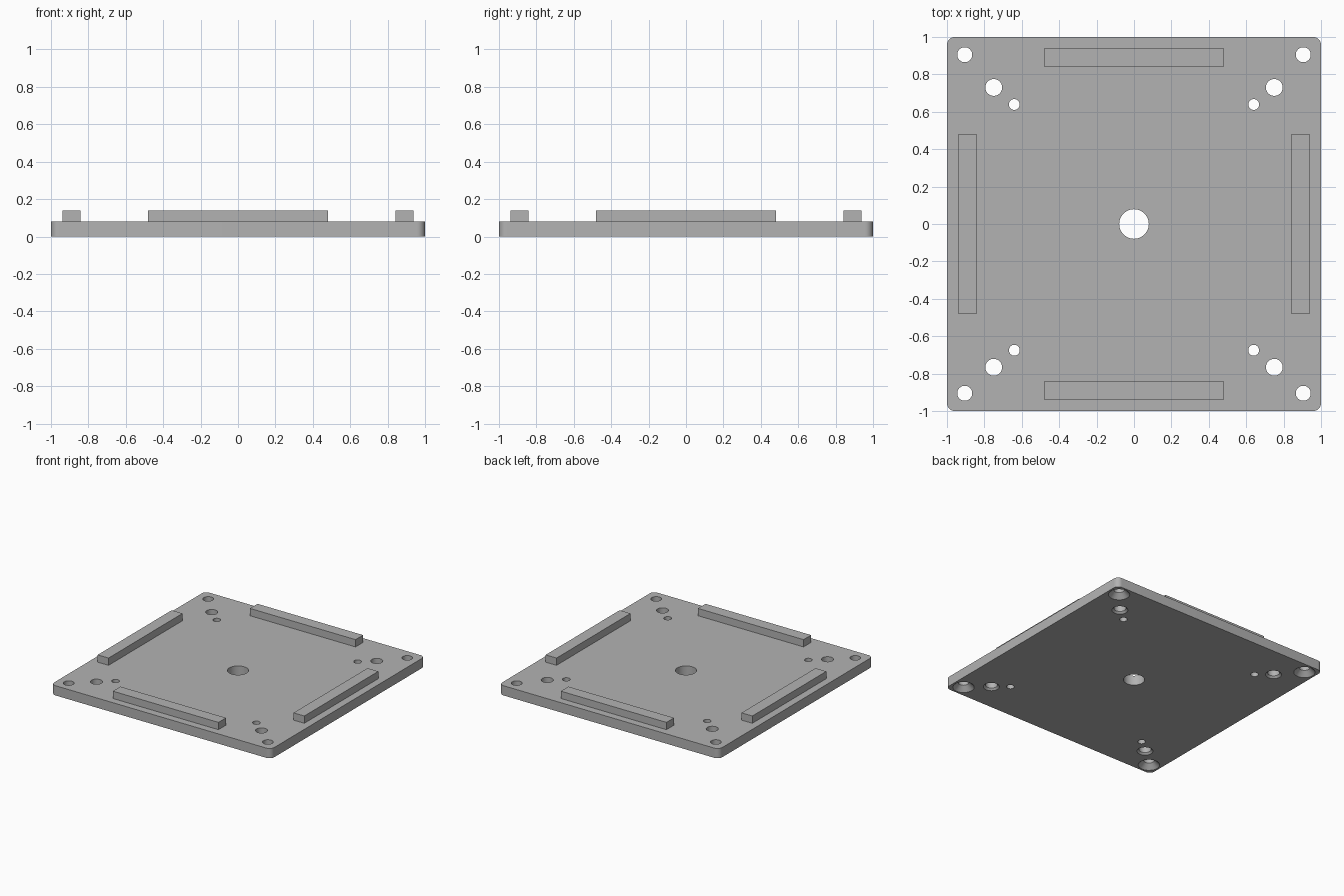
import bpy, bmesh, math

cube = bpy.data.objects.get("Cube")
if cube:
    bpy.data.objects.remove(cube, do_unlink=True)

PLATE_H, RAIL_TOP = 0.08, 0.14

gray = bpy.data.materials.new("plain gray")
gray.use_nodes = True
gray.diffuse_color = (0.45, 0.45, 0.45, 1)
gray.node_tree.nodes["Principled BSDF"].inputs["Base Color"].default_value = gray.diffuse_color


def make_object(name, bm):
    bmesh.ops.recalc_face_normals(bm, faces=bm.faces)
    mesh = bpy.data.meshes.new(name)
    bm.to_mesh(mesh)
    bm.free()
    obj = bpy.data.objects.new(name, mesh)
    bpy.context.collection.objects.link(obj)
    mesh.materials.append(gray)
    return obj


def add_box(bm, size, center):
    verts = bmesh.ops.create_cube(bm, size=1)["verts"]
    bmesh.ops.scale(bm, vec=size, verts=verts)
    bmesh.ops.translate(bm, vec=center, verts=verts)


def add_lathe(bm, x, y, profile, sides=48):
    """Closed round solid from (radius, height) pairs, listed bottom to top."""
    rings = []
    for r, z in profile:
        angles = [math.tau * i / sides for i in range(sides)]
        rings.append([bm.verts.new((x + r * math.cos(a), y + r * math.sin(a), z)) for a in angles])
    for low, high in zip(rings, rings[1:]):
        for i in range(sides):
            j = (i + 1) % sides
            bm.faces.new((low[i], low[j], high[j], high[i]))
    bm.faces.new(rings[0][::-1])
    bm.faces.new(rings[-1])


def add_hole(bm, x, y, r, sink=0):
    """Through hole, optionally countersunk from below at 45 degrees."""
    low, high = -0.02, PLATE_H + 0.02
    if sink:
        profile = [(sink - low, low), (r, sink - r), (r, high)]
    else:
        profile = [(r, low), (r, high)]
    add_lathe(bm, x, y, profile)


# Square plate with rounded upright corners
bm = bmesh.new()
add_box(bm, (2, 2, PLATE_H), (0, 0, PLATE_H / 2))
upright = [e for e in bm.edges if abs(e.verts[0].co.z - e.verts[1].co.z) > 0.01]
bmesh.ops.bevel(bm, geom=upright, offset=0.043, segments=10, profile=0.5, affect='EDGES')
plate = make_object("base_plate", bm)

# Cutter for the centre hole and the three holes near each corner
bm = bmesh.new()
add_hole(bm, 0, 0, 0.079)
for side in (-1, 1):
    for end in (-1, 1):
        add_hole(bm, side * 0.905, end * 0.905, 0.04, 0.08)
        add_hole(bm, side * 0.75, end * 0.748 - 0.018, 0.045, 0.06)
        add_hole(bm, side * 0.64, end * 0.657 - 0.018, 0.029)
cutter = make_object("hole_cutter", bm)

# Cut the holes, then drop the cutter
boolean = plate.modifiers.new("holes", 'BOOLEAN')
boolean.operation = 'DIFFERENCE'
boolean.solver = 'EXACT'
boolean.object = cutter
bpy.ops.object.select_all(action='DESELECT')
bpy.context.view_layer.objects.active = plate
plate.select_set(True)
bpy.ops.object.modifier_apply(modifier=boolean.name)
bpy.data.objects.remove(cutter, do_unlink=True)
bpy.ops.object.shade_smooth_by_angle(angle=math.radians(30))

# Raised rail along the middle of each side
for i, name in enumerate(("front_rail", "left_rail", "back_rail", "right_rail")):
    bm = bmesh.new()
    add_box(bm, (0.96, 0.098, RAIL_TOP - PLATE_H), (0, -0.89, (PLATE_H + RAIL_TOP) / 2))
    rail = make_object(name, bm)
    rail.rotation_euler.z = i * math.pi / 2
